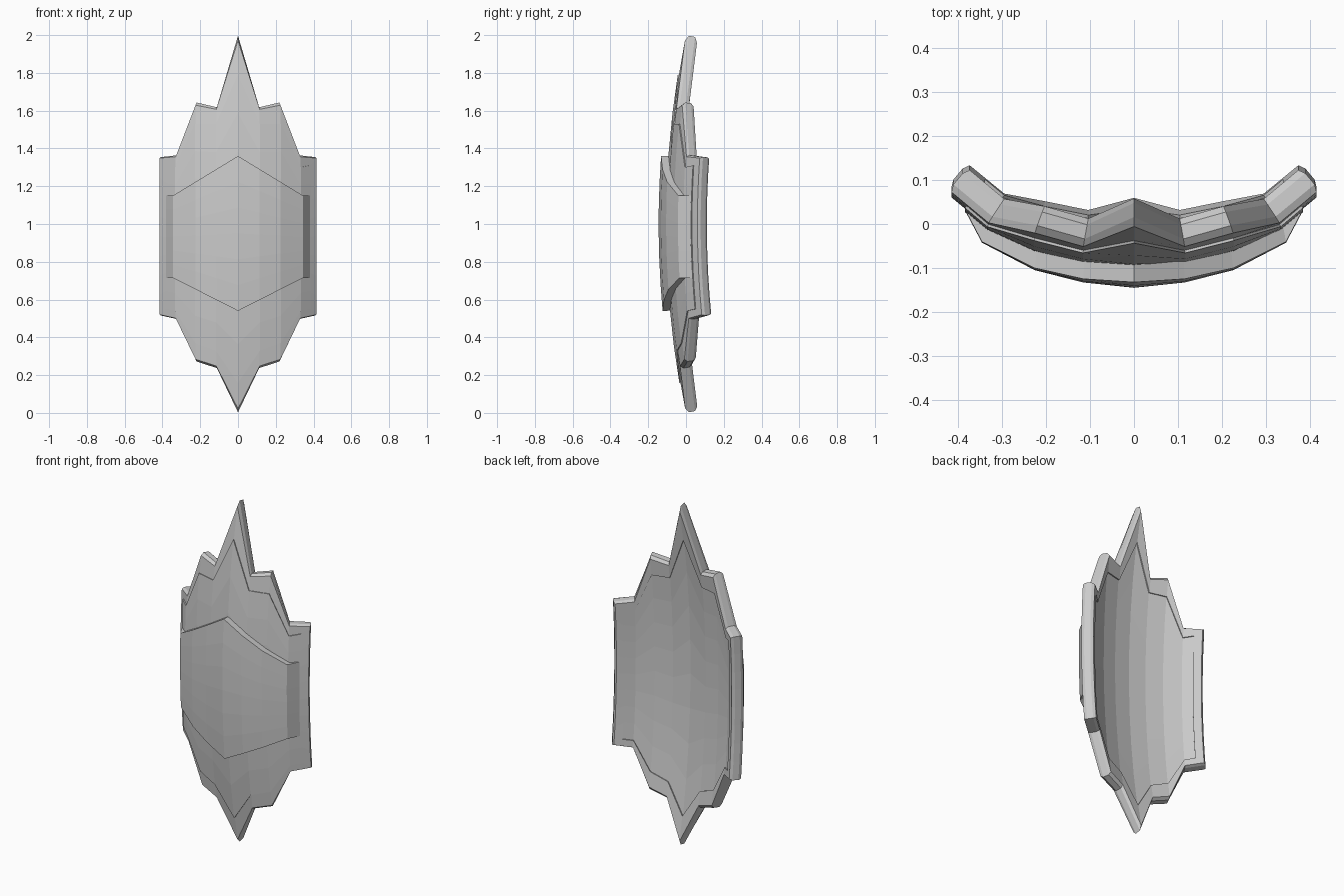
import bpy, bmesh
from mathutils import Vector

if "Cube" in bpy.data.objects:
    bpy.data.objects.remove(bpy.data.objects["Cube"])

# Faceted cross curve of the shield: (x, depth)
CURVE = [(0, 0), (.115, .012), (.225, .04), (.33, .09), (.45, .19)]


def depth(x, z):
    x = abs(x)
    for (x0, y0), (x1, y1) in zip(CURVE, CURVE[1:]):
        if x <= x1:
            break
    return -.1 + y0 + (y1 - y0) * (x - x0) / (x1 - x0) + .1 * (z - 1) ** 2


def surface(x, z, d=0.0):
    """Point on the curved shield, pushed d backwards along the normal."""
    e = .04
    dx = (depth(x + e, z) - depth(x - e, z)) / (2 * e)
    n = Vector((-dx, 1, -.2 * (z - 1))).normalized()
    return Vector((x, depth(x, z), z)) + n * d


def finish(name, bm):
    bmesh.ops.recalc_face_normals(bm, faces=bm.faces)
    mesh = bpy.data.meshes.new(name)
    bm.to_mesh(mesh)
    bm.free()
    obj = bpy.data.objects.new(name, mesh)
    bpy.context.collection.objects.link(obj)
    return obj


def plate(name, half, front, back, rows=8):
    """Curved slab from columns (x, top z, bottom z), mirrored across x."""
    cols = [(-x, a, b) for x, a, b in reversed(half[1:])] + half
    bm = bmesh.new()
    sides = []
    for place in (front, back):
        sides.append([[bm.verts.new(place(x, a + (b - a) * r / rows))
                       for r in range(rows + 1)] for x, a, b in cols])
    f, k = sides
    n = len(cols) - 1
    for g in sides:
        for i in range(n):
            for r in range(rows):
                bm.faces.new((g[i][r], g[i + 1][r], g[i + 1][r + 1], g[i][r + 1]))
    for i in range(n):
        for r in (0, rows):
            bm.faces.new((f[i][r], f[i + 1][r], k[i + 1][r], k[i][r]))
    for r in range(rows):
        for i in (0, n):
            bm.faces.new((f[i][r], f[i][r + 1], k[i][r + 1], k[i][r]))
    return finish(name, bm)


# Outlines of the right half, top to bottom
outer = [(0, 2), (.115, 1.62), (.225, 1.645), (.33, 1.365), (.42, 1.355),
         (.42, .515), (.33, .495), (.225, .27), (.115, .235), (0, 0)]
inner = [(0, 1.79), (.115, 1.53), (.225, 1.53), (.33, 1.3), (.38, 1.31),
         (.38, .55), (.33, .54), (.225, .37), (.115, .33), (0, .16)]

# Spiked rim: bevelled section swept between the two outlines
pairs = list(zip(outer, inner))
sides = [tuple((a[0], a[1] + (b[1] - a[1]) * s / 8) for a, b in zip(pairs[4], pairs[5]))
         for s in range(1, 8)]
pairs = pairs[:5] + sides + pairs[5:]
pairs += [((-o[0], o[1]), (-i[0], i[1])) for o, i in reversed(pairs[1:-1])]
section = [(0, 0), (.86, 0), (1, .016), (1, .049), (.86, .065), (0, .065)]
bm = bmesh.new()
rings = []
for o, i in pairs:
    rings.append([bm.verts.new(surface(i[0] + (o[0] - i[0]) * t,
                                       i[1] + (o[1] - i[1]) * t, d))
                  for t, d in section])
for a, b in zip(rings, rings[1:] + rings[:1]):
    for j in range(len(section)):
        m = (j + 1) % len(section)
        bm.faces.new((a[j], a[m], b[m], b[j]))
finish("rim", bm)

# Inner panel filling the rim
panel = [(inner[j][0], inner[j][1], inner[9 - j][1]) for j in range(5)]
plate("panel", panel,
      lambda x, z: surface(x, z, -.006),
      lambda x, z: surface(x, z, .058))


# Raised chevron band across the middle
def band_front(x, z):
    lift = .008 if abs(x) > .37 else .045
    return Vector((x, depth(x, z) - lift, z))


band = [(x, 1.36 - .21 * min(x / .345, 1), .54 + .175 * min(x / .345, 1))
        for x in (0, .115, .225, .345, .38)]
plate("centre_band", band, band_front, lambda x, z: surface(x, z, .02), 6)
